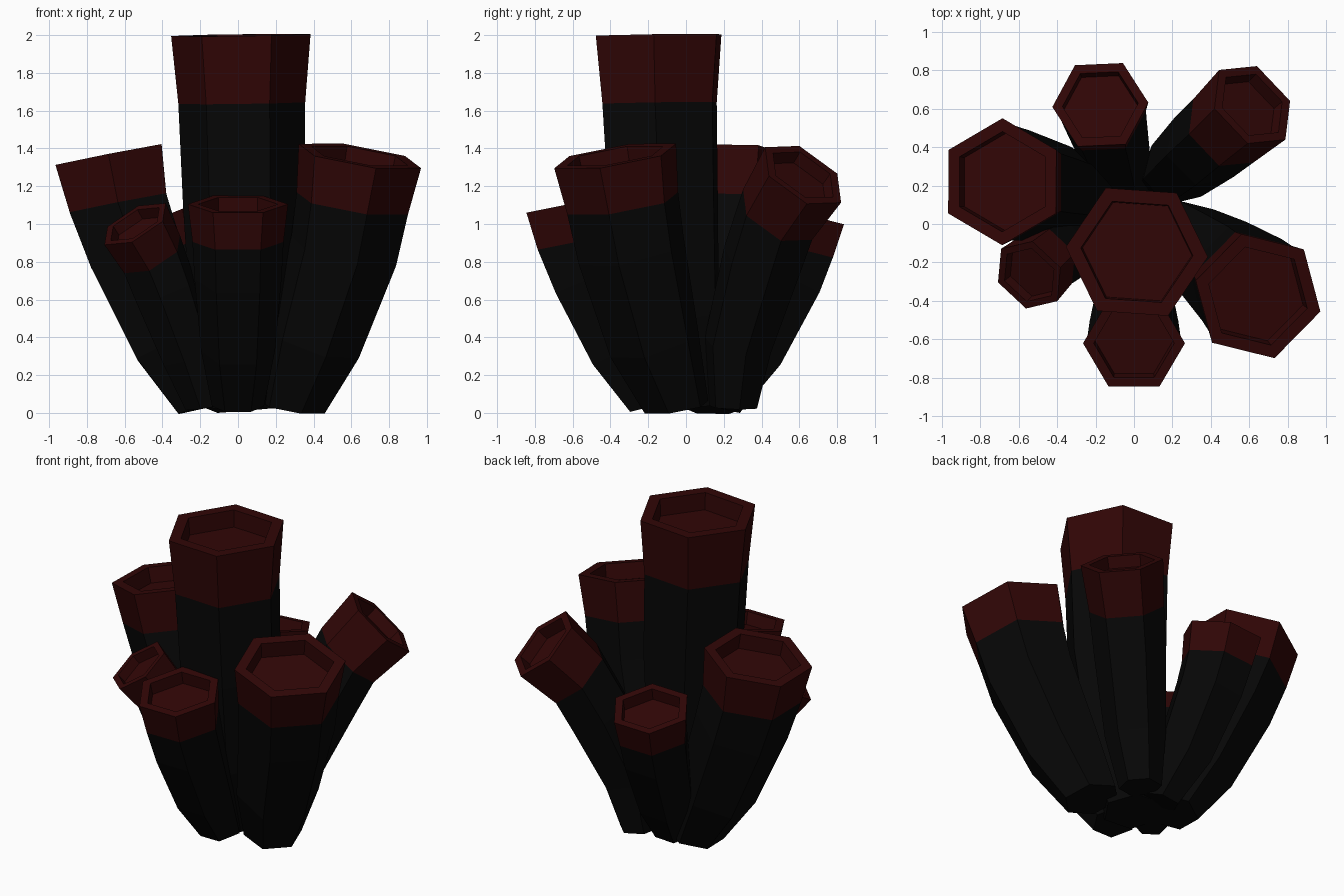
import bpy
import bmesh
import math
from mathutils import Vector

cube = bpy.data.objects.get("Cube")
if cube:
    bpy.data.objects.remove(cube, do_unlink=True)

SIDES = 6
TAPER = (0.52, 0.74, 0.87, 0.91, 1.0)  # ring radius from base to rim


def make_material(name, color):
    mat = bpy.data.materials.new(name)
    mat.use_nodes = True
    mat.diffuse_color = color
    shader = mat.node_tree.nodes["Principled BSDF"]
    shader.inputs["Base Color"].default_value = color
    shader.inputs["Roughness"].default_value = 0.9
    return mat


black = make_material("charred black", (0.002, 0.002, 0.002, 1))
red = make_material("dark red", (0.03, 0.0018, 0.0018, 1))


def add_ring(bm, center, normal, radius, angle):
    """Polygon ring facing along normal, with one corner towards angle."""
    heading = Vector((math.cos(angle), math.sin(angle), 0))
    u = (heading - normal * heading.dot(normal)).normalized()
    v = normal.cross(u)
    ring = []
    for i in range(SIDES):
        a = math.tau * i / SIDES
        ring.append(bm.verts.new(center + radius * (u * math.cos(a) + v * math.sin(a))))
    return ring


def bridge(bm, lower, upper, slot):
    for i in range(SIDES):
        j = (i + 1) % SIDES
        face = bm.faces.new((lower[i], lower[j], upper[j], upper[i]))
        face.material_index = slot


def make_tube(name, radius, corner_degrees, path):
    """Bent hexagonal tube: dark stalk, red collar and a sunken mouth."""
    points = [Vector(p) for p in path]
    angle = math.radians(corner_degrees)
    steps = [(b - a).normalized() for a, b in zip(points, points[1:])]
    # The foot lies flatter than the stalk above it
    normals = [(steps[0] + Vector((0, 0, 1))).normalized()]
    normals += [(a + b).normalized() for a, b in zip(steps, steps[1:])]
    normals[-1] = steps[-1]
    normals.append(steps[-1])

    bm = bmesh.new()
    rings = [add_ring(bm, p, n, radius * t, angle)
             for p, n, t in zip(points, normals, TAPER)]
    bm.faces.new(list(reversed(rings[0])))
    for i, (low, high) in enumerate(zip(rings, rings[1:])):
        bridge(bm, low, high, 1 if i == len(rings) - 2 else 0)

    # Rim, inner wall and floor of the mouth
    top, axis = points[-1], normals[-1]
    lip = add_ring(bm, top, axis, radius * 0.79, angle)
    floor = add_ring(bm, top - axis * radius * 0.3, axis, radius * 0.77, angle)
    bridge(bm, rings[-1], lip, 1)
    bridge(bm, lip, floor, 1)
    bm.faces.new(floor).material_index = 1

    bmesh.ops.recalc_face_normals(bm, faces=bm.faces[:])
    mesh = bpy.data.meshes.new(name)
    bm.to_mesh(mesh)
    bm.free()
    mesh.materials.append(black)
    mesh.materials.append(red)
    obj = bpy.data.objects.new(name, mesh)
    bpy.context.collection.objects.link(obj)
    return obj


# Tall tube in the middle
make_tube("center_tube", 0.37, -4, [
    (0, 0, 0.03), (0.02, -0.07, 0.5), (0.03, -0.12, 1.1),
    (0.02, -0.14, 1.64), (0.015, -0.145, 2)])

# Wide tubes on either side
make_tube("right_tube", 0.33, 90, [
    (-0.17, 0.14, 0.03), (-0.34, 0.16, 0.37), (-0.55, 0.2, 0.87),
    (-0.635, 0.215, 1.11), (-0.685, 0.22, 1.365)])
make_tube("left_tube", 0.34, 45.5, [
    (0.29, -0.05, 0.03), (0.41, -0.17, 0.38), (0.56, -0.29, 0.86),
    (0.605, -0.335, 1.11), (0.645, -0.375, 1.36)])

# Short tubes at the front and back
make_tube("front_tube", 0.265, 0, [
    (0, -0.18, 0.035), (0, -0.34, 0.33), (0, -0.505, 0.71),
    (0, -0.58, 0.905), (0, -0.62, 1.105)])
make_tube("back_tube", 0.25, 2, [
    (-0.04, 0.18, 0.035), (-0.1, 0.35, 0.32), (-0.15, 0.525, 0.7),
    (-0.165, 0.58, 0.86), (-0.175, 0.62, 1.04)])

# Strongly leaning tubes on the diagonals
make_tube("back_left_tube", 0.25, 135, [
    (0.16, 0.25, 0.03), (0.22, 0.275, 0.36), (0.365, 0.4, 0.8),
    (0.465, 0.485, 1.05), (0.615, 0.62, 1.26)])
make_tube("front_right_tube", 0.2, 140, [
    (-0.18, -0.06, 0.03), (-0.26, -0.1, 0.3), (-0.385, -0.15, 0.65),
    (-0.455, -0.185, 0.84), (-0.545, -0.265, 1)])
